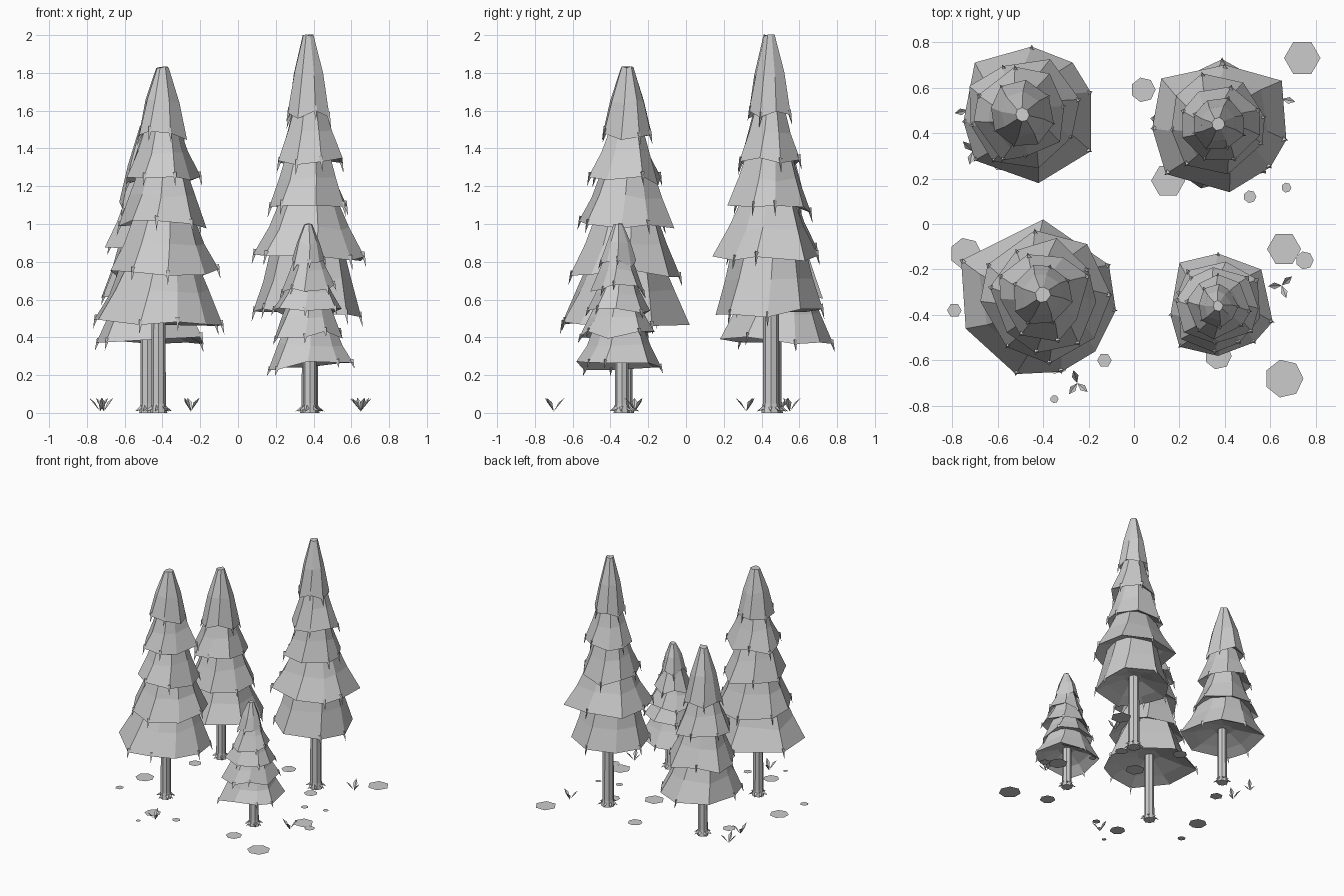
import bpy, bmesh, random
from math import sin, cos, pi, atan2, hypot
from mathutils import Vector

random.seed(4)
cube = bpy.data.objects.get("Cube")
if cube:
    bpy.data.objects.remove(cube)

grey = bpy.data.materials.new("pale_grey")
grey.use_nodes = True
COLOUR = (0.6, 0.6, 0.6, 1)
grey.diffuse_color = COLOUR
grey.node_tree.nodes["Principled BSDF"].inputs["Base Color"].default_value = COLOUR


def finish(bm, name, fix=True):
    if fix:
        bmesh.ops.recalc_face_normals(bm, faces=bm.faces)
    mesh = bpy.data.meshes.new(name)
    bm.to_mesh(mesh)
    bm.free()
    mesh.materials.append(grey)
    obj = bpy.data.objects.new(name, mesh)
    bpy.context.collection.objects.link(obj)


def loft(bm, rings):
    """Skin a list of equal-length point rings and cap both ends."""
    loops = [[bm.verts.new(p) for p in ring] for ring in rings]
    n = len(loops[0])
    for low, high in zip(loops, loops[1:]):
        for i in range(n):
            j = (i + 1) % n
            bm.faces.new((low[i], low[j], high[j], high[i]))
    bm.faces.new(loops[0][::-1])
    bm.faces.new(loops[-1])


def spike(bm, base, tip, width):
    """Three-sided taper used for hanging tips and roots."""
    axis = (tip - base).normalized()
    side = axis.orthogonal().normalized() * width
    other = axis.cross(side)
    ring = [bm.verts.new(base + side * cos(a) + other * sin(a))
            for a in (0, 2 * pi / 3, 4 * pi / 3)]
    end = bm.verts.new(tip)
    bm.faces.new(ring)
    for i in range(3):
        bm.faces.new((ring[i], ring[(i + 1) % 3], end))


def make_skirt(name, centre, polar, z, z_top, top_scale, droop, last):
    """One tier of branches from (angle, radius) corners."""
    bm = bmesh.new()

    def ring(scale, height, jitter=0.0, wobble=0.0):
        return [Vector((centre.x + r * scale * cos(a + wobble),
                        centre.y + r * scale * sin(a + wobble),
                        height + random.uniform(-jitter, jitter))) for a, r in polar]

    rise = z_top - z
    edge = ring(1, z, 0.025)
    middle = 1 + (top_scale - 1) * (0.42 if last else 0.56)
    loft(bm, [ring(0.25, z + 0.08), ring(0.7, z + 0.035), edge,
              ring(middle, z + rise * 0.5, 0.015, 0.08), ring(top_scale, z_top, 0.006, 0.15)])
    # hanging tips at some of the corners
    for i, p in enumerate(edge):
        if i % 3 != 1:
            out = Vector((p.x - centre.x, p.y - centre.y, 0)).normalized()
            spike(bm, p - out * 0.012 + Vector((0, 0, droop * 0.5)),
                  p + out * 0.008 - Vector((0, 0, droop)), 0.013)
    finish(bm, name)


def make_trunk(name, centre, radius, height):
    bm = bmesh.new()
    levels = ((radius * 1.2, 0), (radius, 0.05), (radius * 0.95, height))
    loft(bm, [[(centre.x + r * cos(i * pi / 4), centre.y + r * sin(i * pi / 4), z)
               for i in range(8)] for r, z in levels])
    for i in range(7):
        a = i * 2 * pi / 7 + random.uniform(-0.2, 0.2)
        out = Vector((cos(a), sin(a), 0))
        spike(bm, centre + out * radius * 0.8 + Vector((0, 0, 0.03)),
              centre + out * (radius + 0.035) + Vector((0, 0, 0.008)), 0.014)
    finish(bm, name)


def make_tree(name, centre, height, trunk_at, trunk, tip, tiers, outline, widest):
    """tiers: (height, radius) from the bottom; outline: corners of the widest tier."""
    centre = Vector((*centre, 0))
    make_trunk(name + "_trunk", Vector((*trunk_at, 0)), trunk, tiers[0][0] + 0.2)
    shape = [(atan2(y - centre.y, x - centre.x), hypot(x - centre.x, y - centre.y))
             for x, y in outline]
    n = len(shape)
    for k, (z, radius) in enumerate(tiers):
        if k == widest:
            polar = shape
        else:
            turn = random.uniform(0, pi)
            polar = [(turn + (i + random.uniform(-0.2, 0.2)) * 2 * pi / n,
                      radius * random.uniform(0.92, 1.1)) for i in range(n)]
        last = k == len(tiers) - 1
        z_top = height if last else tiers[k + 1][0] + 0.06
        inner = tip if last else tiers[k + 1][1] * 0.64
        make_skirt(f"{name}_skirt_{k + 1}", centre, polar, z, z_top,
                   inner / radius, height * 0.022 + 0.01, last)


make_tree("front_left_tree", (-0.4, -0.31), 1.83, (-0.42, -0.32), 0.038, 0.034,
          ((0.48, 0.33), (0.74, 0.29), (1.0, 0.245), (1.23, 0.2), (1.47, 0.135)),
          ((-0.76, -0.16), (-0.74, -0.46), (-0.52, -0.66), (-0.32, -0.65), (-0.17, -0.56),
           (-0.08, -0.38), (-0.11, -0.18), (-0.4, 0.02)), 0)
make_tree("front_right_tree", (0.37, -0.36), 1.0, (0.38, -0.34), 0.036, 0.022,
          ((0.25, 0.23), (0.41, 0.2), (0.53, 0.175), (0.66, 0.135), (0.79, 0.09)),
          ((0.37, -0.13), (0.2, -0.17), (0.16, -0.4), (0.2, -0.54), (0.37, -0.58),
           (0.53, -0.52), (0.61, -0.43), (0.56, -0.2)), 0)
make_tree("back_left_tree", (-0.49, 0.48), 1.52, (-0.48, 0.47), 0.036, 0.03,
          ((0.38, 0.28), (0.62, 0.25), (0.87, 0.2), (1.1, 0.145)),
          ((-0.45, 0.78), (-0.7, 0.71), (-0.75, 0.45), (-0.7, 0.28), (-0.42, 0.18),
           (-0.19, 0.32), (-0.19, 0.58), (-0.27, 0.71)), 0)
make_tree("back_right_tree", (0.37, 0.44), 2.0, (0.38, 0.45), 0.043, 0.029,
          ((0.53, 0.27), (0.82, 0.28), (1.08, 0.215), (1.33, 0.18), (1.58, 0.12)),
          ((0.4, 0.7), (0.12, 0.64), (0.08, 0.42), (0.14, 0.22), (0.42, 0.14),
           (0.6, 0.25), (0.67, 0.37), (0.65, 0.63)), 1)

# flat stones on the ground: x, y, radius, sides
STONES = ((0.74, 0.73, 0.08, 6), (0.04, 0.59, 0.055, 7), (0.15, 0.19, 0.075, 6),
          (0.51, 0.12, 0.028, 7), (0.67, 0.16, 0.022, 7), (-0.74, -0.13, 0.07, 7),
          (-0.79, -0.38, 0.032, 6), (-0.13, -0.6, 0.032, 6), (-0.35, -0.77, 0.018, 7),
          (0.66, -0.11, 0.075, 6), (0.75, -0.16, 0.04, 7), (0.37, -0.58, 0.06, 7),
          (0.66, -0.68, 0.085, 7), (-0.34, -0.6, 0.06, 7), (-0.58, 0.28, 0.05, 6),
          (0.41, 0.34, 0.05, 7))
for k, (x, y, r, n) in enumerate(STONES):
    bm = bmesh.new()
    bm.faces.new([bm.verts.new((x + r * cos(i * 2 * pi / n), y + r * sin(i * 2 * pi / n), 0.003))
                  for i in range(n)])
    finish(bm, f"ground_stone_{k + 1}", False)

# grass tufts made of three leaning folded blades
for k, (x, y) in enumerate(((0.65, -0.27), (-0.25, -0.7), (-0.71, 0.32), (-0.73, 0.5), (0.65, 0.55))):
    bm = bmesh.new()
    for i in range(3):
        a = i * 2 * pi / 3 + k * 0.7 + 1.0 + random.uniform(-0.3, 0.3)
        out, side = Vector((cos(a), sin(a), 0)), Vector((-sin(a), cos(a), 0))
        root = Vector((x, y, 0.008))
        mid = root + out * 0.032 + Vector((0, 0, 0.04))
        tip = root + out * 0.06 + Vector((0, 0, 0.072))
        fold = Vector((0, 0, 0.008))
        v = [bm.verts.new(p) for p in (root, mid + side * 0.015 + fold, tip,
                                       mid - side * 0.015 + fold)]
        bm.faces.new((v[0], v[2], v[1]))
        bm.faces.new((v[0], v[3], v[2]))
    finish(bm, f"grass_tuft_{k + 1}", False)
